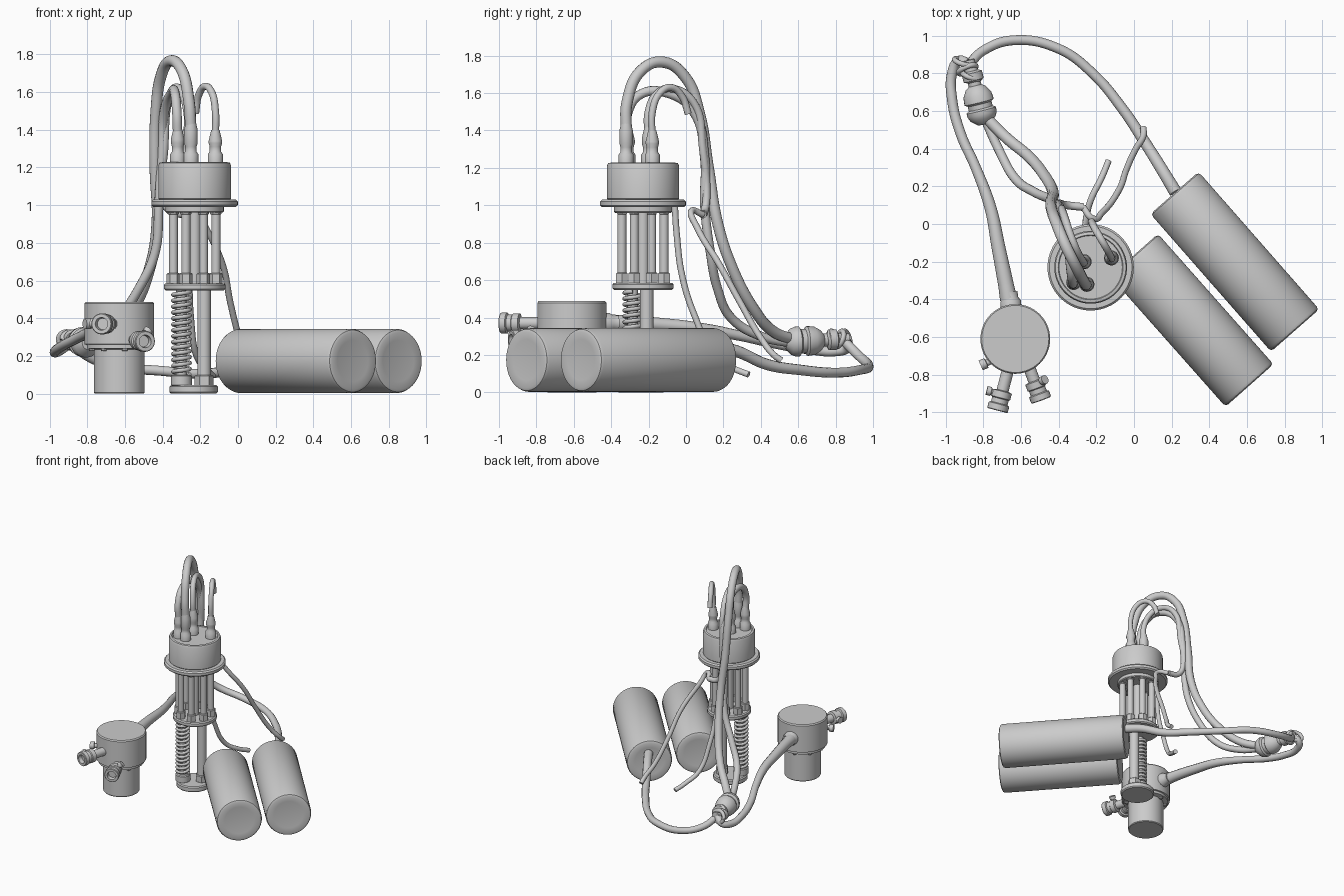
import bpy, bmesh, math
from mathutils import Vector


def finish(ob, angle=35):
    bpy.ops.object.select_all(action='DESELECT')
    ob.select_set(True)
    bpy.context.view_layer.objects.active = ob
    if ob.type == 'CURVE':
        bpy.ops.object.convert(target='MESH')
    bpy.ops.object.shade_smooth_by_angle(angle=math.radians(angle))
    return bpy.context.object


def lathe(name, profile, base, axis=(0, 0, 1), sides=40):
    """Closed solid of revolution; profile = (radius, distance along axis)."""
    q = Vector(axis).to_track_quat('Z', 'Y')
    bm = bmesh.new()
    rings = []
    for r, h in profile:
        rings.append([bm.verts.new(Vector(base) + q @ Vector((
            r * math.cos(2 * math.pi * i / sides),
            r * math.sin(2 * math.pi * i / sides), h))) for i in range(sides)])
    for a, b in zip(rings, rings[1:]):
        for i in range(sides):
            j = (i + 1) % sides
            bm.faces.new((a[i], a[j], b[j], b[i]))
    bm.faces.new(rings[0][::-1])
    bm.faces.new(rings[-1])
    me = bpy.data.meshes.new(name)
    bm.to_mesh(me)
    bm.free()
    ob = bpy.data.objects.new(name, me)
    bpy.context.collection.objects.link(ob)
    return finish(ob)


def disc(name, r, z0, z1, xy, b=0.006, sides=40):
    return lathe(name, [(r - b, z0), (r, z0 + b), (r, z1 - b), (r - b, z1)],
                 (xy[0], xy[1], 0), sides=sides)


def tube(name, pts, r, r_start=None, smooth=True):
    """Hose along points, optionally thicker at its start."""
    cu = bpy.data.curves.new(name, 'CURVE')
    cu.dimensions = '3D'
    cu.bevel_depth = r
    cu.bevel_resolution = 4
    cu.resolution_u = 8
    cu.use_fill_caps = True
    sp = cu.splines.new('BEZIER' if smooth else 'POLY')
    seq = sp.bezier_points if smooth else sp.points
    seq.add(len(pts) - 1)
    for i, (p, c) in enumerate(zip(seq, pts)):
        if smooth:
            p.co = c
            p.handle_left_type = p.handle_right_type = 'AUTO'
        else:
            p.co = (*c, 1)
        if r_start:
            p.radius = 1 + (r_start / r - 1) * max(0, 1 - i / 4)
    ob = bpy.data.objects.new(name, cu)
    bpy.context.collection.objects.link(ob)
    return finish(ob, 60)


def ring(cx, cy, r, n, phase=0.0):
    return [(cx + r * math.cos(phase + 2 * math.pi * i / n),
             cy + r * math.sin(phase + 2 * math.pi * i / n)) for i in range(n)]


# Main instrument head
C = (-0.23, -0.23)
disc("head_flange", 0.229, 0.99, 1.03, C, 0.01, 64)
lathe("head_cap", [(0.18, 1.02), (0.193, 1.035), (0.193, 1.21), (0.187, 1.225),
                   (0.172, 1.228), (0.168, 1.222)], (*C, 0), sides=64)
disc("collar_under_flange", 0.155, 0.96, 1.0, C)

# Rod cage and lower plate
disc("lower_plate", 0.163, 0.548, 0.585, C, 0.008, 48)
for i, (x, y) in enumerate(ring(*C, 0.122, 8, math.pi / 8)):
    disc(f"cage_rod_{i}", 0.024, 0.56, 1.0, (x, y), 0.002, 16)
    disc(f"cage_nut_{i}", 0.036, 0.575, 0.64, (x, y), 0.005, 6)
    disc(f"cage_upper_nut_{i}", 0.03, 0.95, 0.99, (x, y), 0.004, 6)
disc("cage_centre_rod", 0.032, 0.56, 1.0, C, 0.002, 20)

# Foot, support rod and spring
disc("foot_plate", 0.128, 0.0, 0.045, (-0.235, -0.24), 0.008, 48)
disc("support_rod", 0.036, 0.03, 0.56, (-0.18, -0.21), 0.003, 24)
disc("support_rod_nut", 0.05, 0.04, 0.10, (-0.18, -0.21), 0.006, 6)
S = (-0.30, -0.285)
disc("spring_core", 0.028, 0.03, 0.56, S, 0.002, 20)
disc("spring_seat", 0.055, 0.04, 0.10, S, 0.006, 24)
TURNS, STEP = 14, 16
tube("spring", [(S[0] + 0.044 * math.cos(2 * math.pi * k / STEP),
                 S[1] + 0.044 * math.sin(2 * math.pi * k / STEP),
                 0.10 + 0.44 * k / (TURNS * STEP)) for k in range(TURNS * STEP + 1)],
     0.011, smooth=False)

# Plug fittings on top of the head
for i, (x, y, h) in enumerate([(-0.25, -0.32, 0.24), (-0.32, -0.31, 0.19),
                               (-0.265, -0.2, 0.2), (-0.12, -0.18, 0.18)]):
    lathe(f"top_fitting_{i}", [(0.04, 0), (0.04, 0.05), (0.03, 0.065), (0.03, 0.09),
                               (0.036, 0.11), (0.036, h - 0.06), (0.022, h)],
          (x, y, 1.22), sides=24)

# Hoses from the head to the cable joint
tube("main_hose", [(-0.25, -0.32, 1.40), (-0.26, -0.315, 1.55), (-0.30, -0.24, 1.72),
                   (-0.36, -0.12, 1.765), (-0.41, 0.0, 1.68), (-0.435, 0.07, 1.5),
                   (-0.44, 0.12, 1.2), (-0.43, 0.17, 0.9), (-0.47, 0.25, 0.66),
                   (-0.56, 0.36, 0.45), (-0.68, 0.46, 0.33), (-0.80, 0.58, 0.28)], 0.03)
tube("second_hose", [(-0.32, -0.31, 1.36), (-0.325, -0.31, 1.5), (-0.335, -0.24, 1.595),
                     (-0.35, -0.1, 1.60), (-0.39, 0.04, 1.5), (-0.405, 0.1, 1.25),
                     (-0.42, 0.1, 1.0), (-0.44, 0.13, 0.75), (-0.53, 0.17, 0.55),
                     (-0.63, 0.24, 0.40), (-0.72, 0.40, 0.30), (-0.80, 0.58, 0.26)], 0.025)
tube("third_hose", [(-0.265, -0.2, 1.36), (-0.27, -0.2, 1.5), (-0.30, -0.15, 1.6),
                    (-0.33, -0.08, 1.625), (-0.37, 0.04, 1.55), (-0.39, 0.09, 1.3),
                    (-0.40, 0.11, 1.05), (-0.36, 0.1, 0.97), (-0.27, 0.09, 0.95)], 0.021)
tube("hooked_hose", [(-0.12, -0.18, 1.36), (-0.12, -0.18, 1.5), (-0.14, -0.14, 1.6),
                     (-0.175, -0.08, 1.63), (-0.21, -0.02, 1.58),
                     (-0.225, 0.012, 1.49)], 0.019)

# Thin loose tubes hanging behind the head
tube("long_thin_tube", [(-0.27, 0.09, 0.95), (-0.22, 0.03, 0.97), (-0.17, 0.06, 0.88),
                        (-0.08, 0.18, 0.68), (-0.04, 0.29, 0.48), (0.01, 0.40, 0.29),
                        (0.05, 0.47, 0.2), (0.05, 0.51, 0.17)], 0.017)
tube("short_thin_tube", [(-0.27, -0.06, 1.0), (-0.27, -0.05, 0.85), (-0.26, -0.02, 0.62),
                         (-0.25, 0.05, 0.4), (-0.22, 0.15, 0.2), (-0.17, 0.25, 0.13),
                         (-0.135, 0.335, 0.095)], 0.017)

# Cable joint: plug, collars and wrapped ties
lathe("joint_plug", [(0.035, -0.03), (0.07, 0.0), (0.08, 0.025), (0.08, 0.045), (0.065, 0.055),
                     (0.065, 0.08), (0.08, 0.09), (0.076, 0.13), (0.055, 0.165),
                     (0.035, 0.18), (0.035, 0.2), (0.055, 0.21), (0.055, 0.25),
                     (0.035, 0.26), (0.03, 0.32)], (-0.80, 0.56, 0.27), (-0.25, 1, 0.05), 28)
for i, (y, t) in enumerate([(0.79, 0.35), (0.82, -0.4), (0.86, 0.3)]):
    c = Vector((-0.865 - 0.02 * i, y, 0.285))
    q = Vector((t, 1, t)).to_track_quat('Z', 'Y')
    tube(f"joint_tie_{i}", [c + q @ Vector((0.05 * math.cos(a * math.pi / 8),
                                            0.045 * math.sin(a * math.pi / 8), 0))
                            for a in range(17)], 0.014, smooth=False)

# Long cables from joint to the side unit and to the back tank
tube("unit_cable", [(-0.665, -0.40, 0.37), (-0.68, -0.32, 0.37), (-0.72, -0.12, 0.36),
                    (-0.76, 0.08, 0.34), (-0.84, 0.30, 0.30), (-0.92, 0.48, 0.26),
                    (-0.965, 0.66, 0.23), (-0.965, 0.80, 0.22), (-0.93, 0.865, 0.24),
                    (-0.88, 0.85, 0.28)], 0.027, 0.046)
tube("tank_cable", [(0.22, 0.17, 0.24), (0.16, 0.27, 0.22), (0.06, 0.43, 0.15),
                    (-0.06, 0.61, 0.12), (-0.22, 0.80, 0.105), (-0.40, 0.93, 0.12),
                    (-0.64, 0.975, 0.145), (-0.80, 0.92, 0.2), (-0.88, 0.84, 0.28)],
     0.026, 0.034)

# Two lying tanks
for name, a, b in [("back_tank", (0.215, 0.165), (0.855, -0.565)),
                   ("front_tank", (0.0, -0.165), (0.613, -0.857))]:
    d = Vector((b[0] - a[0], b[1] - a[1], 0))
    L, R = d.length, 0.17
    lathe(name, [(0.11, 0.006), (R - 0.022, 0), (R - 0.006, 0.007), (R, 0.022), (R, L - 0.02),
                 (R - 0.006, L - 0.006), (R - 0.02, L), (0.11, L - 0.006)],
          (*a, R + 0.003), d, 64)

# Side unit body
U = (-0.63, -0.61)
lathe("unit_body", [(0.13, 0), (0.135, 0.006), (0.135, 0.235), (0.172, 0.24), (0.172, 0.26),
                    (0.185, 0.262), (0.185, 0.478), (0.178, 0.487)], (*U, 0), sides=56)
for i, (x, y) in enumerate(ring(*U, 0.148, 8, 0.2)):
    disc(f"unit_underside_bolt_{i}", 0.015, 0.225, 0.25, (x, y), 0.003, 8)
lathe("unit_cable_gland", [(0.055, 0), (0.055, 0.05), (0.042, 0.07), (0.042, 0.1)],
      (-0.65, -0.46, 0.37), (-0.1, 1, 0), 24)

# Side unit valve outlets with open ends and side stubs
for i, (p, e) in enumerate([((-0.665, -0.76, 0.37), (-0.725, -0.99, 0.37)),
                            ((-0.56, -0.75, 0.285), (-0.492, -0.935, 0.277))]):
    p, d = Vector(p), Vector(e) - Vector(p)
    L = d.length
    lathe(f"unit_outlet_{i}", [(0.032, 0), (0.032, L - 0.11), (0.052, L - 0.105),
                               (0.052, L - 0.07), (0.045, L - 0.065), (0.045, L - 0.04),
                               (0.056, L - 0.035), (0.056, L - 0.004), (0.052, L),
                               (0.034, L), (0.03, L - 0.03)], p, d, 24)
    side = Vector((-1, 0.25, 0.05)) if i == 0 else Vector((0.6, 0.3, 0.7))
    lathe(f"unit_outlet_stub_{i}", [(0.016, 0), (0.016, 0.055), (0.024, 0.058), (0.024, 0.082)],
          p + d * (1 - 0.09 / L), side, 16)
lathe("unit_side_stub", [(0.018, 0), (0.018, 0.04), (0.028, 0.043), (0.028, 0.075)],
      (-0.745, -0.72, 0.37), (-1, -0.45, 0), 16)
